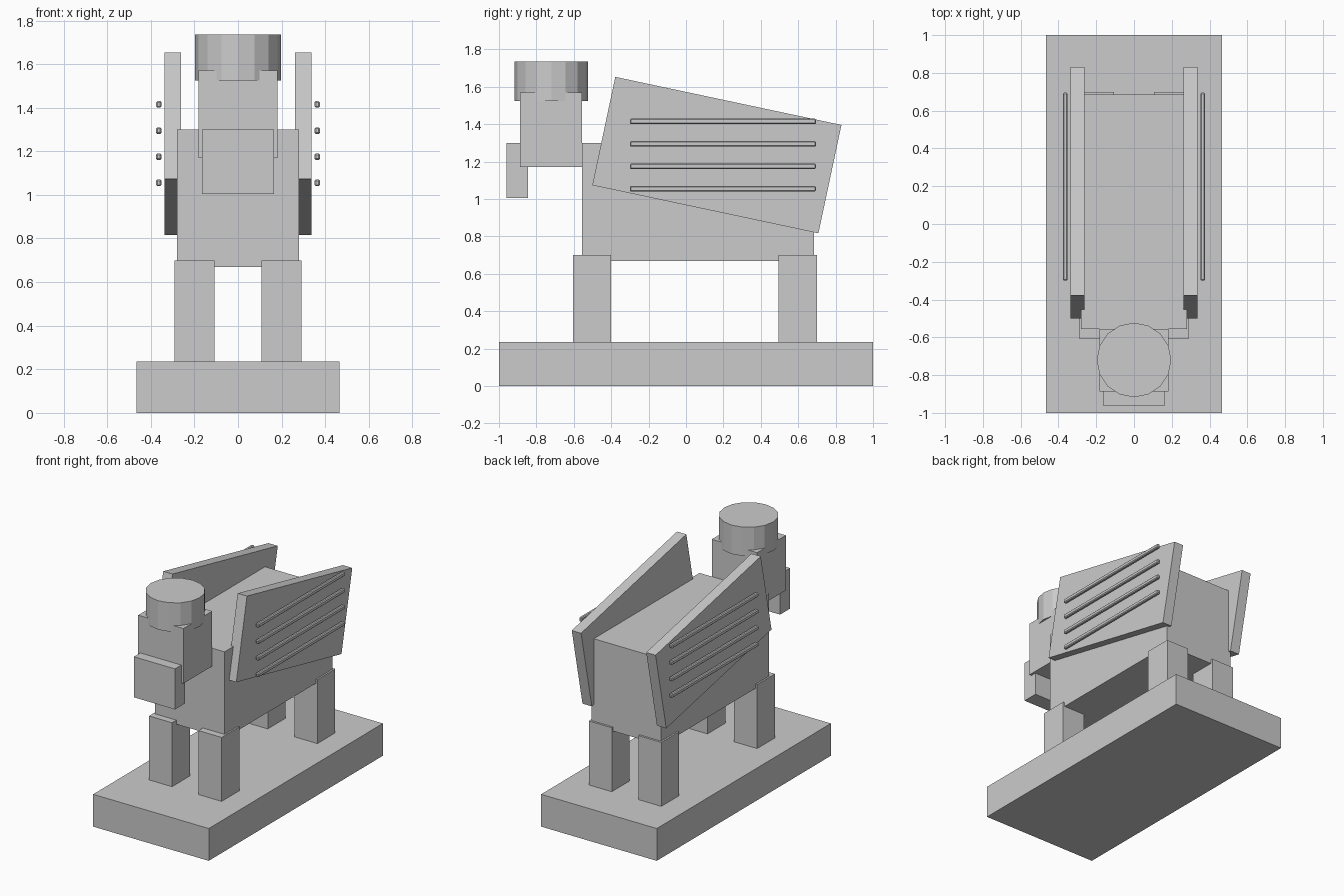
import bpy
from math import radians

if "Cube" in bpy.data.objects:
    bpy.data.objects.remove(bpy.data.objects["Cube"], do_unlink=True)

stone = bpy.data.materials.new("plain grey")
stone.use_nodes = True
GREY = (0.6, 0.6, 0.6, 1)
stone.diffuse_color = GREY
stone.node_tree.nodes["Principled BSDF"].inputs["Base Color"].default_value = GREY


def box(name, x, y, z, tilt=0, bevel=0):
    """Box from its (min, max) range on each axis, tilted about its centre."""
    ranges = (x, y, z)
    bpy.ops.mesh.primitive_cube_add(size=1, location=[sum(r) / 2 for r in ranges])
    ob = bpy.context.object
    ob.name = name
    ob.scale = [r[1] - r[0] for r in ranges]
    bpy.ops.object.transform_apply(location=False, rotation=False, scale=True)
    ob.rotation_euler.x = radians(tilt)
    ob.data.materials.append(stone)
    if bevel:
        mod = ob.modifiers.new("soft edges", "BEVEL")
        mod.width = bevel
        mod.segments = 1
    return ob


def pair(name, x, y, z, **kw):
    """Matching boxes on the left (+x) and right (-x)."""
    box("left_" + name, x, y, z, **kw)
    box("right_" + name, (-x[1], -x[0]), y, z, **kw)


# Plinth, body and legs
box("plinth", (-0.465, 0.465), (-1, 1), (0, 0.235))
box("body", (-0.28, 0.28), (-0.555, 0.685), (0.67, 1.3))
pair("front_leg", (0.107, 0.292), (-0.605, -0.4), (0.235, 0.7))
pair("back_leg", (0.107, 0.292), (0.495, 0.7), (0.235, 0.7))

# Head, muzzle and round cap
box("head", (-0.182, 0.182), (-0.887, -0.556), (1.17, 1.57))
box("muzzle", (-0.165, 0.165), (-0.96, -0.845), (1.005, 1.3))
bpy.ops.mesh.primitive_cylinder_add(vertices=16, radius=0.197, depth=0.21,
                                    location=(0, -0.72, 1.63))
cap = bpy.context.object
cap.name = "cap"
cap.data.materials.append(stone)

# Tilted wings with a row of feather bars outside each
pair("wing", (0.262, 0.337), (-0.453, 0.783), (0.939, 1.531), tilt=-12)
for i in range(4):
    z = 1.055 + 0.12 * i
    pair(f"feather_bar_{i + 1}", (0.351, 0.376), (-0.3, 0.695),
         (z - 0.015, z + 0.015), bevel=0.006)
